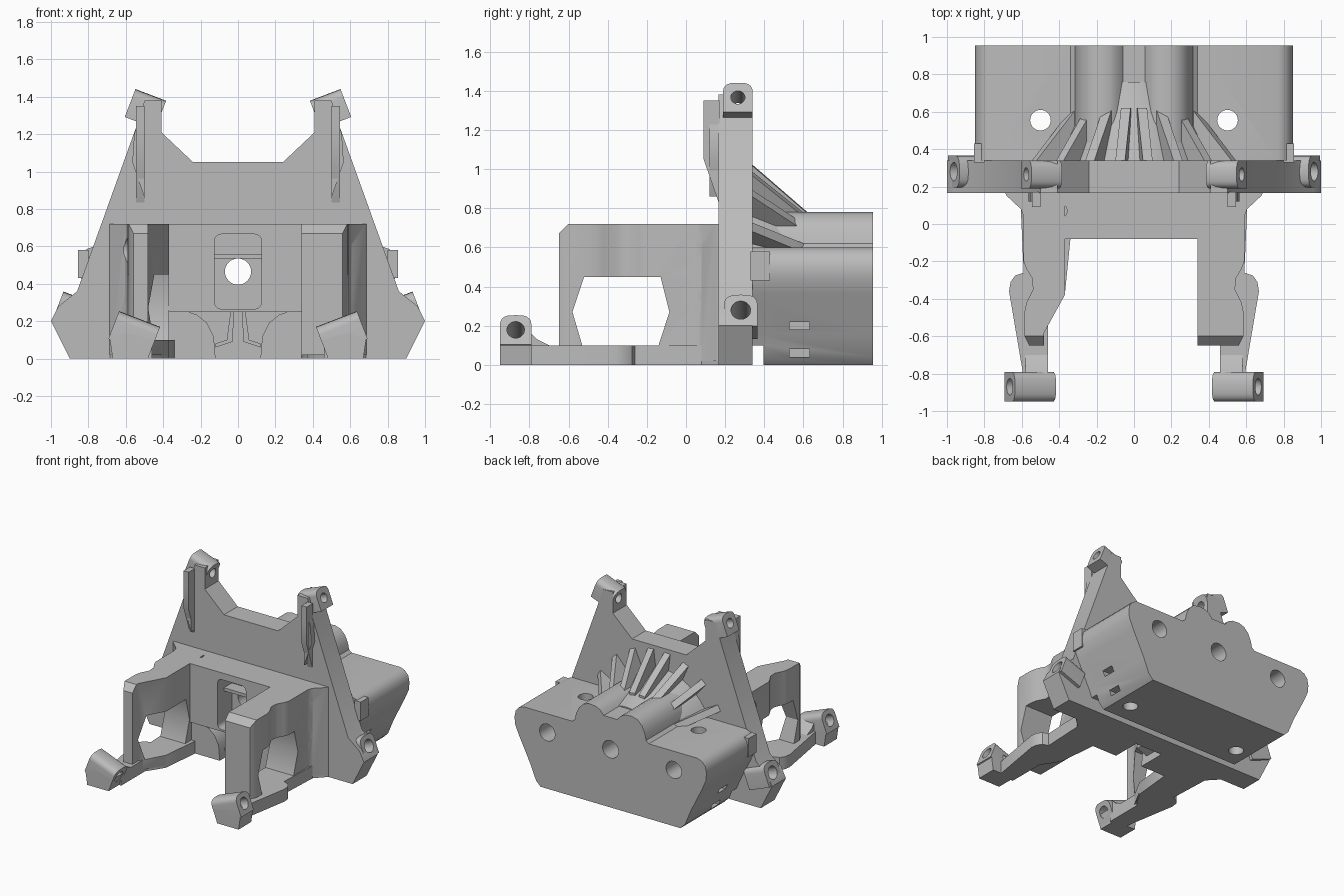
import bpy, bmesh, math
from mathutils import Matrix, Vector

cube = bpy.data.objects.get("Cube")
if cube:
    bpy.data.objects.remove(cube)

grey = bpy.data.materials.new("plain grey")
grey.use_nodes = True
COLOUR = (0.5, 0.5, 0.5, 1)
grey.diffuse_color = COLOUR
grey.node_tree.nodes["Principled BSDF"].inputs["Base Color"].default_value = COLOUR
parts = []


def finish(bm, name, matrix=None, side=1):
    """Turn a bmesh into a part, optionally placed and mirrored in x."""
    if matrix:
        bm.transform(matrix)
    if side < 0:
        bm.transform(Matrix.Scale(-1, 4, (1, 0, 0)))
    bmesh.ops.recalc_face_normals(bm, faces=bm.faces)
    mesh = bpy.data.meshes.new(name)
    bm.to_mesh(mesh)
    bm.free()
    mesh.materials.append(grey)
    ob = bpy.data.objects.new(name, mesh)
    bpy.context.collection.objects.link(ob)
    parts.append(ob)
    return ob


def prism(name, pts, axis, a, b, matrix=None, side=1):
    """Extrude a flat outline along an axis from a to b."""
    place = {"x": lambda p, t: (t, p[0], p[1]),
             "y": lambda p, t: (p[0], t, p[1]),
             "z": lambda p, t: (p[0], p[1], t)}[axis]
    bm = bmesh.new()
    low = [bm.verts.new(place(p, a)) for p in pts]
    high = [bm.verts.new(place(p, b)) for p in pts]
    bm.faces.new(low)
    bm.faces.new(high)
    for i in range(len(pts)):
        j = (i + 1) % len(pts)
        bm.faces.new((low[i], low[j], high[j], high[i]))
    return finish(bm, name, matrix, side)


def rect(x0, x1, y0, y1):
    return [(x0, y0), (x1, y0), (x1, y1), (x0, y1)]


def both(half):
    """Complete a symmetric outline from its +x half."""
    return half + [(-x, y) for x, y in reversed(half)]


def drill(loc, direction, radius, length):
    bm = bmesh.new()
    bmesh.ops.create_cone(bm, cap_ends=True, segments=32, radius1=radius,
                          radius2=radius, depth=length)
    turn = Vector(direction).to_track_quat("Z", "Y").to_matrix().to_4x4()
    return finish(bm, "cutter", Matrix.Translation(loc) @ turn)


def cut(targets, cutter):
    parts.remove(cutter)
    cutter.hide_render = True
    for ob in targets:
        mod = ob.modifiers.new("cut", "BOOLEAN")
        mod.operation = "DIFFERENCE"
        mod.solver = "EXACT"
        mod.object = cutter
        bpy.context.view_layer.objects.active = ob
        bpy.ops.object.modifier_apply(modifier=mod.name)
    bpy.data.objects.remove(cutter)


# Upright plate
plate = prism("tower_plate", both([
    (0.9, 0), (1.0, 0.2), (0.96, 0.28), (0.86, 0.36), (0.54, 1.25),
    (0.5, 1.38), (0.41, 1.38), (0.41, 1.21), (0.24, 1.05)]), "y", 0.165, 0.34)

# Rear housing with flared sides and twin humps
housing = prism("rear_housing", both([
    (0.62, 0), (0.66, 0.04), (0.71, 0.16), (0.81, 0.36), (0.845, 0.44),
    (0.85, 0.5), (0.84, 0.55), (0.81, 0.585), (0.77, 0.6), (0.34, 0.6),
    (0.315, 0.62), (0.305, 0.67), (0.28, 0.725), (0.24, 0.765), (0.19, 0.78),
    (0.13, 0.775), (0.09, 0.755), (0.06, 0.72)]), "y", 0.34, 0.955)

# Half cone over the housing, with a fan of ribs
bm = bmesh.new()
outline = [bm.verts.new((-r, y, 0.42)) for y, r in
           [(0.3, 0), (0.3, 0.47), (0.34, 0.47), (0.55, 0.36), (0.76, 0.31), (0.76, 0)]]
edges = [bm.edges.new(pair) for pair in zip(outline, outline[1:])]
bmesh.ops.spin(bm, geom=outline + edges, cent=(0, 0, 0.42), axis=(0, 1, 0),
               angle=math.pi, steps=32)
bmesh.ops.remove_doubles(bm, verts=bm.verts, dist=0.001)
bmesh.ops.holes_fill(bm, edges=bm.edges)
cone = finish(bm, "gear_cone")
for side in (1, -1):
    for angle in (7, 23, 41, 62):
        prism("cone_rib", [(0.33, 0.3), (0.33, 0.61), (0.35, 0.595), (0.62, 0.36), (0.62, 0.3)],
              "x", -0.026, 0.026,
              Matrix.Translation((0, 0, 0.42)) @ Matrix.Rotation(math.radians(angle), 4, "Y"), side)

# Front crossbeam with its window
beam = prism("front_crossbeam", rect(-0.52, 0.52, 0.25, 0.72), "y", -0.08, 0.17)
corners = []
for cx, cz, start in ((0.09, 0.63, 0), (-0.09, 0.63, 90), (-0.09, 0.3, 180), (0.09, 0.3, 270)):
    for k in range(5):
        a = math.radians(start + k * 22.5)
        corners.append((cx + 0.035 * math.cos(a), cz + 0.035 * math.sin(a)))
cut([beam], prism("cutter", corners, "y", -0.2, 0.1))
prism("window_ledge", rect(-0.125, 0.125, 0.535, 0.56), "y", 0.0, 0.11)
for x in (-0.4, 0.4):
    cut([beam], drill((x, 0.07, 0.7), (0, 0, 1), 0.042, 0.2))


def lug(name, centre, length, width, height, hole, side):
    """Tilted mounting ear with a rounded top and a hole along it."""
    r = width / 2
    top = height / 2 - r * 0.6
    arc = [(r * math.copysign(abs(math.cos(t)) ** 0.6, math.cos(t)), top + r * 0.6 * math.sin(t))
           for t in [math.pi * k / 10 for k in range(11)]]
    tilt = Matrix.Rotation(math.radians(-21), 4, "Y")
    ob = prism(name, arc + [(-r, -height / 2), (r, -height / 2)], "x",
               -length / 2, length / 2, Matrix.Translation(centre) @ tilt, side)
    axis = tilt @ Vector((1, 0, 0))
    c = Vector(centre)
    c.x *= side
    axis.x *= side
    cut([ob, plate] if "tower" in name else [ob], drill(c, axis, hole, length * 1.8))
    return ob


side_parts = []
for side in (1, -1):
    # Side arm: wide on one side, slimmer toward the tip on the other
    inner = [(0.34, -0.65), (0.34, 0.17)] if side > 0 else \
        [(0.48, -0.65), (0.48, -0.58), (0.37, -0.38), (0.37, 0.17)]
    arm = prism("side_arm", [
        (0.69, 0.17), (0.68, 0.15), (0.605, 0.08), (0.59, 0.04), (0.59, -0.2),
        (0.575, -0.24), (0.545, -0.29), (0.54, -0.35), (0.575, -0.42), (0.585, -0.47),
        (0.585, -0.6), (0.56, -0.65)] + inner, "z", 0.02, 0.72, None, side)
    cut([arm], prism("cutter", [(-0.52, 0.45), (-0.13, 0.45), (-0.085, 0.27), (-0.14, 0.1),
                                (-0.53, 0.1), (-0.58, 0.27)], "x", -1, 1))
    cut([arm], prism("cutter", [(-0.67, 0.65), (-0.59, 0.73), (-0.7, 0.75)], "x", -1, 1))
    cut([arm], drill((0.6 * side, 0.02, 0.58), (1, 0, 0), 0.068, 0.2))
    side_parts.append(arm)

    # Bottom rail with a screw ear
    rail = prism("bottom_rail", [
        (0.69, 0.17), (0.605, 0.08), (0.59, -0.26), (0.635, -0.275), (0.66, -0.31),
        (0.668, -0.36), (0.59, -0.82), (0.46, -0.82), (0.46, -0.52), (0.42, -0.46),
        (0.37, -0.38), (0.34, -0.08), (0.34, 0.17)], "z", 0, 0.1, None, side)
    cut([rail, arm], drill((0.595 * side, -0.365, 0.07), (0, 0, 1), 0.05, 0.4))
    prism("rail_ramp", [(-0.8, 0.02), (-0.8, 0.17), (-0.76, 0.13), (-0.7, 0.1), (-0.7, 0.02)],
          "x", 0.46, 0.58, None, side)

    # Front, lower and upper mounting ears
    prism("front_ear_base", [(0.48, 0), (0.67, 0), (0.685, 0.1), (0.6, 0.14), (0.45, 0.1)],
          "y", -0.95, -0.79, None, side)
    lug("front_ear", (0.555, -0.87, 0.137), 0.235, 0.16, 0.16, 0.045, side)
    lug("tower_lower_ear", (0.875, 0.28, 0.245), 0.19, 0.17, 0.17, 0.05, side)
    lug("tower_upper_ear", (0.495, 0.265, 1.335), 0.175, 0.15, 0.16, 0.036, side)

    # Stiffening fin on the plate, and block behind its edge
    prism("tower_fin", [(0.17, 0.82), (0.09, 1.05), (0.09, 1.21), (0.09, 1.35), (0.17, 1.35)],
          "x", 0.5, 0.545, None, side)
    prism("fin_flank", [(0.5, 0.86), (0.5, 1.35), (0.555, 1.2), (0.565, 1.05)],
          "y", 0.12, 0.17, None, side)
    prism("edge_block", rect(0.8, 0.855, 0.43, 0.58), "y", 0.33, 0.43, None, side)

    # Rounded foot under the crossbeam
    prism("rounded_foot", [(0.5, 0), (0.5, 0.26), (0.3, 0.26), (0.22, 0.235), (0.165, 0.19),
                           (0.13, 0.12), (0.12, 0)], "y", -0.06, 0.17, None, side)
    prism("slot_lip", [(0.12, 0.06), (0.12, 0.08), (0.06, 0.1), (0.04, 0.25), (0.02, 0.25),
                       (0.03, 0.09)], "y", 0.0, 0.17, None, side)

    # Housing screw holes and side slots
    x = 0.5 * side
    cut([housing], drill((x, 0.555, 0.3), (0, 0, 1), 0.055, 1))
    cut([housing], drill((x, 0.555, 0.62), (0, 0, 1), 0.098, 0.08))
    cut([housing], drill((0.56 * side, 0.955, 0.45), (0, 1, 0), 0.068, 0.3))
    for z, depth in ((0.06, 0.6), (0.2, 0.66)):
        ends = sorted((depth * side, 0.9 * side))
        cut([housing], prism("cutter", rect(0.53, 0.63, z - 0.02, z + 0.02), "x", *ends))

# Central bore, cross bore and the gap under the housing
cut([plate, housing, cone, beam], drill((0, 0.3, 0.465), (0, 1, 0), 0.07, 2))
cut([beam] + side_parts, drill((0, 0.02, 0.355), (1, 0, 0), 0.062, 2))
cut([housing], prism("cutter", rect(0.33, 0.395, -0.1, 0.1), "x", -1, 1))

# Smooth the curved faces and keep the edges crisp
bpy.ops.object.select_all(action="DESELECT")
for ob in parts:
    ob.select_set(True)
bpy.context.view_layer.objects.active = plate
bpy.ops.object.shade_smooth_by_angle(angle=math.radians(32))
